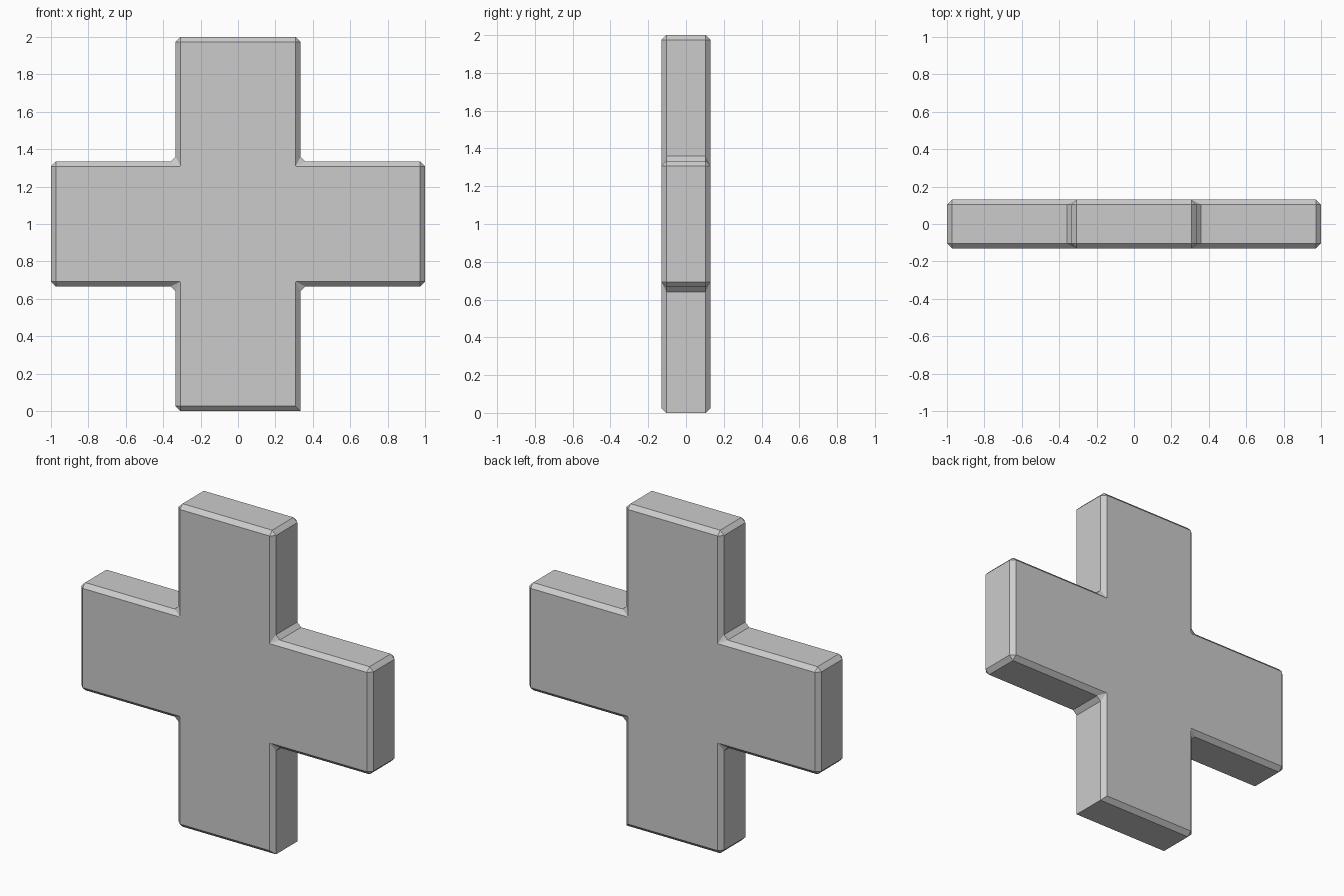
import bpy, bmesh
from mathutils import Vector

if "Cube" in bpy.data.objects:
    bpy.data.objects.remove(bpy.data.objects["Cube"])

A, L, D, BEVEL = 1/3, 1.0, 0.13, 0.026

# Plus-shaped outline, one quadrant arm rotated four times
outline = []
x_dir, z_dir = (1, 0), (0, 1)
for _ in range(4):
    for u, v in ((L, -A), (L, A), (A, A)):
        outline.append((u * x_dir[0] + v * z_dir[0], u * x_dir[1] + v * z_dir[1]))
    x_dir, z_dir = z_dir, (-x_dir[0], -x_dir[1])

bm = bmesh.new()
front = bm.faces.new([bm.verts.new((x, -D, z + 1)) for x, z in outline])
extruded = bmesh.ops.extrude_face_region(bm, geom=[front], use_keep_orig=True)
new_verts = [g for g in extruded["geom"] if isinstance(g, bmesh.types.BMVert)]
bmesh.ops.translate(bm, verts=new_verts, vec=(0, 2 * D, 0))
bmesh.ops.recalc_face_normals(bm, faces=bm.faces[:])

# Chamfer every edge except the sharp lower right corner
corner = Vector((A, 0, 0))
edges = [e for e in bm.edges
         if ((e.verts[0].co + e.verts[1].co) / 2 - corner).length > 1e-4]
bmesh.ops.bevel(bm, geom=edges, offset=BEVEL, offset_type='OFFSET', segments=1,
                profile=0.5, affect='EDGES', clamp_overlap=True)
bmesh.ops.recalc_face_normals(bm, faces=bm.faces[:])

mesh = bpy.data.meshes.new("plus_block")
bm.to_mesh(mesh)
bm.free()
bpy.context.collection.objects.link(bpy.data.objects.new("plus_block", mesh))
